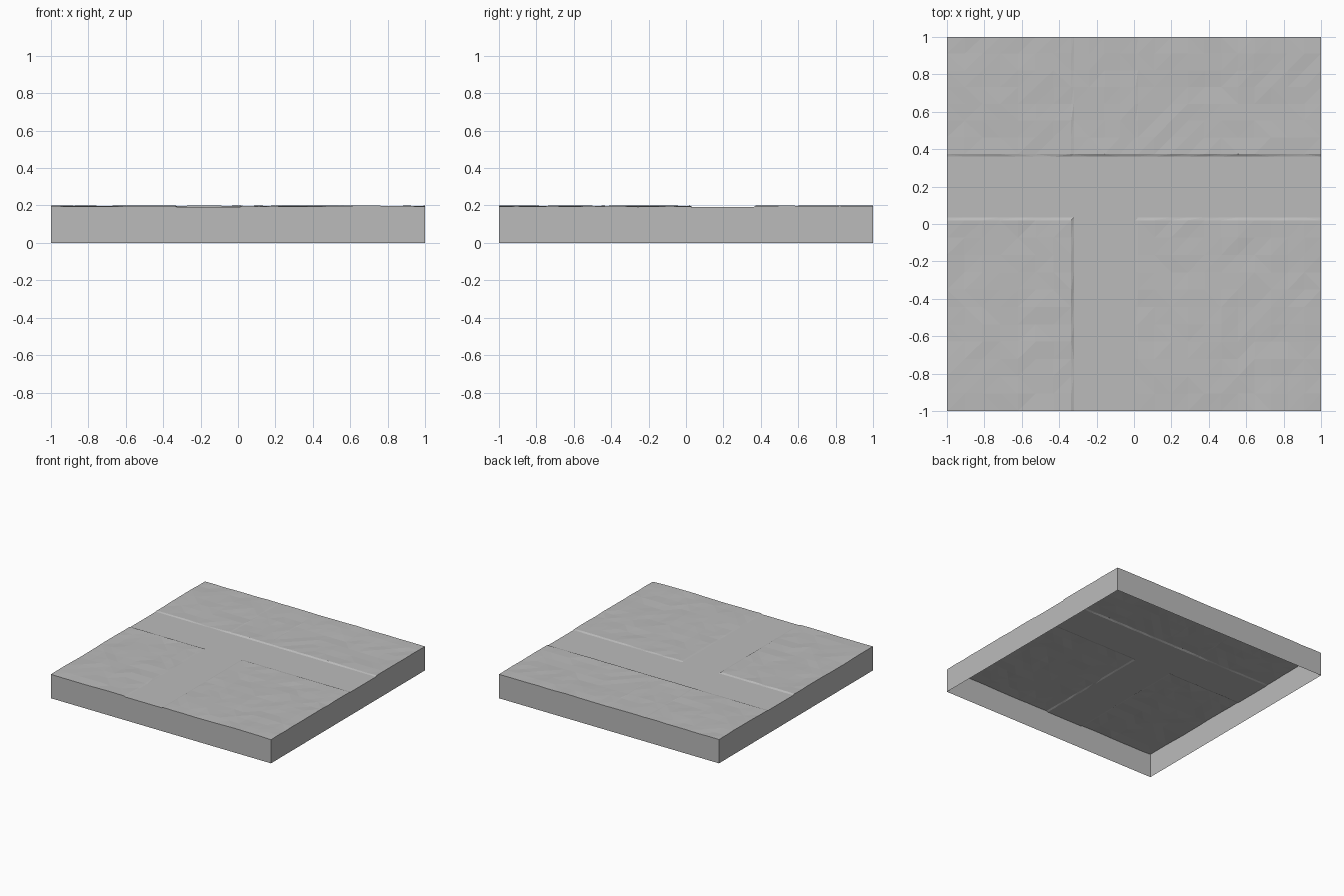
import bpy, bmesh, random
from mathutils import Vector, noise

cube = bpy.data.objects.get("Cube")
if cube:
    bpy.data.objects.remove(cube, do_unlink=True)
random.seed(4)

# One stone grey for the whole tile
grey = bpy.data.materials.new("stone grey")
grey.use_nodes = True
colour = (0.5, 0.5, 0.5, 1)
grey.diffuse_color = colour
grey.node_tree.nodes["Principled BSDF"].inputs["Base Color"].default_value = colour

ROAD_Z = 0.191
# Road limits, with a narrow bank up to the ground around it
X_ROAD, X_BANK = (-0.322, 0.008), (-0.336, 0.022)
Y_ROAD, Y_BANK = (0.036, 0.36), (0.02, 0.374)


def stations(stops, size=0.09):
    """Evenly subdivide each span between stops, leaving banks whole."""
    out = [stops[0]]
    for a, b in zip(stops, stops[1:]):
        n = max(1, round((b - a) / size))
        out += [a + (b - a) * i / n for i in range(1, n + 1)]
    return out


def on_road(x, y):
    e = 1e-5
    across = Y_ROAD[0] - e <= y <= Y_ROAD[1] + e
    stem = X_ROAD[0] - e <= x <= X_ROAD[1] + e and y < Y_ROAD[1]
    return across or stem


def height(x, y):
    if on_road(x, y):
        return ROAD_Z
    wave = noise.noise(Vector((x * 3.5, y * 3.5, 0.7)))
    z = 0.1965 + 0.0035 * wave + random.uniform(-0.002, 0.002)
    return min(0.2, max(0.1915, z))


xs = stations([-1, X_BANK[0], X_ROAD[0], X_ROAD[1], X_BANK[1], 1])
ys = stations([-1, Y_BANK[0], Y_ROAD[0], Y_ROAD[1], Y_BANK[1], 1])


def finish(name, bm):
    mesh = bpy.data.meshes.new(name)
    bm.to_mesh(mesh)
    bm.free()
    mesh.materials.append(grey)
    obj = bpy.data.objects.new(name, mesh)
    bpy.context.collection.objects.link(obj)
    return obj


# Ground with the sunken T-shaped road
bm = bmesh.new()
grid = [[bm.verts.new((x, y, height(x, y))) for x in xs] for y in ys]
for j in range(len(ys) - 1):
    for i in range(len(xs) - 1):
        a, b = grid[j][i], grid[j][i + 1]
        c, d = grid[j + 1][i + 1], grid[j + 1][i]
        if random.random() < 0.7:
            bm.faces.new((a, b, c))
            bm.faces.new((a, c, d))
        else:
            bm.faces.new((a, b, d))
            bm.faces.new((b, c, d))

# Side walls drop from the ground rim; the underside stays open
rim = [e for e in bm.edges if e.is_boundary]
skirt = bmesh.ops.extrude_edge_only(bm, edges=rim)["geom"]
for v in skirt:
    if isinstance(v, bmesh.types.BMVert):
        v.co.z = 0
bmesh.ops.recalc_face_normals(bm, faces=bm.faces)
if sum(f.normal.z for f in bm.faces) < 0:
    bmesh.ops.reverse_faces(bm, faces=bm.faces)
finish("road_tile", bm)
